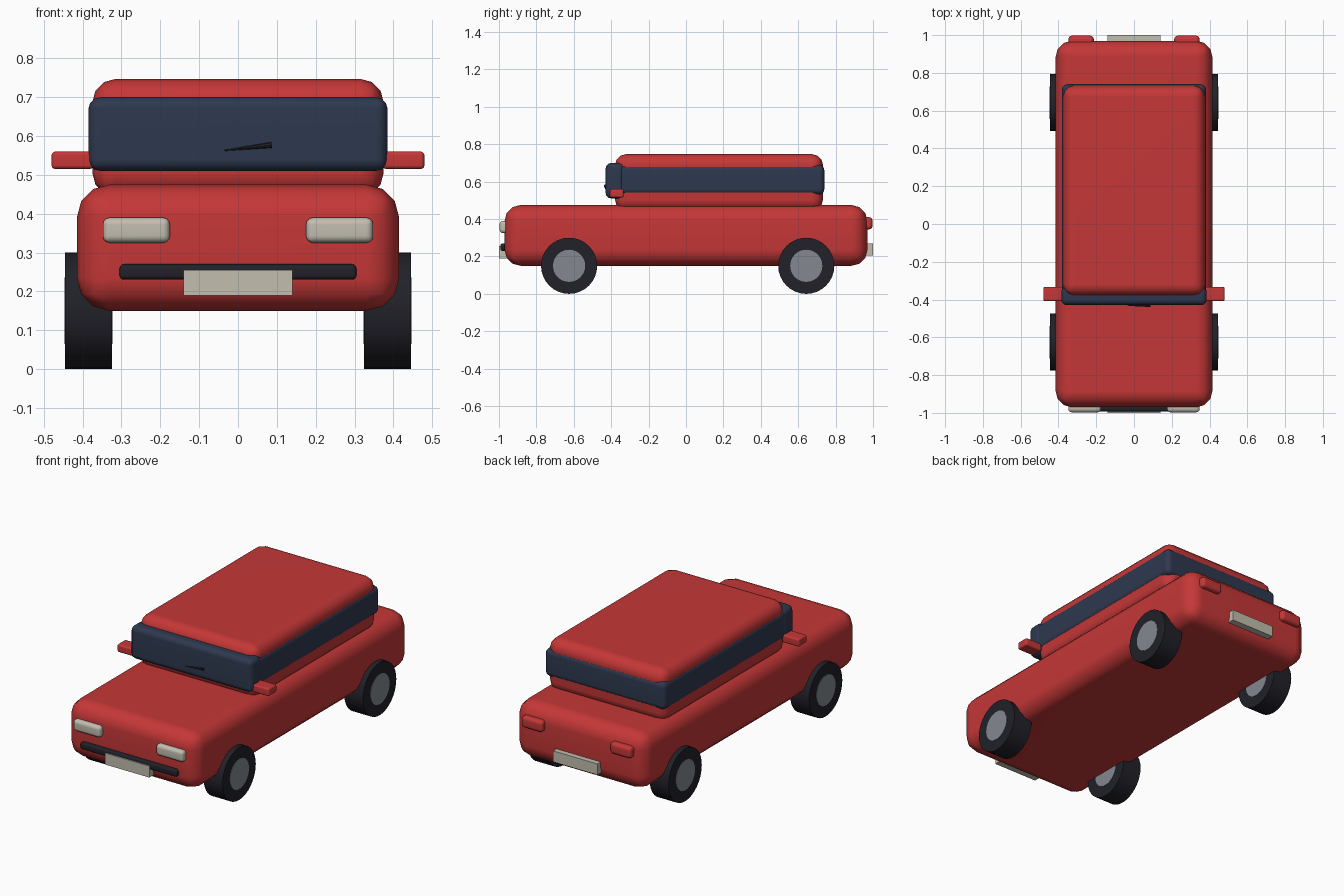
import bpy, bmesh, math
from mathutils import Matrix, Vector

cube = bpy.data.objects.get("Cube")
if cube:
    bpy.data.objects.remove(cube, do_unlink=True)


def make_material(name, rgb):
    m = bpy.data.materials.new(name)
    m.use_nodes = True
    m.diffuse_color = (*rgb, 1)
    m.node_tree.nodes["Principled BSDF"].inputs["Base Color"].default_value = (*rgb, 1)
    return m


RED = make_material("red paint", (0.56, 0.038, 0.038))
GLASS = make_material("dark blue glass", (0.027, 0.04, 0.078))
BLACK = make_material("black rubber", (0.015, 0.015, 0.022))
CREAM = make_material("cream lamp", (0.54, 0.51, 0.43))
STEEL = make_material("grey steel", (0.23, 0.25, 0.28))


def finish(name, bm, mat):
    mesh = bpy.data.meshes.new(name)
    bmesh.ops.recalc_face_normals(bm, faces=bm.faces[:])
    bm.to_mesh(mesh)
    bm.free()
    mesh.materials.append(mat)
    ob = bpy.data.objects.new(name, mesh)
    bpy.context.collection.objects.link(ob)
    bpy.ops.object.select_all(action='DESELECT')
    ob.select_set(True)
    bpy.context.view_layer.objects.active = ob
    bpy.ops.object.shade_smooth_by_angle(angle=math.radians(35))
    wn = ob.modifiers.new("flat panels", 'WEIGHTED_NORMAL')
    wn.keep_sharp = True
    return ob


def box(name, xs, ys, zs, bevel, mat, segments=3):
    """Rounded box given by its x, y and z ranges."""
    lo, hi = Vector((xs[0], ys[0], zs[0])), Vector((xs[1], ys[1], zs[1]))
    bm = bmesh.new()
    bmesh.ops.create_cube(bm, size=1)
    for v in bm.verts:
        v.co = Vector([(lo[i] + hi[i]) / 2 + v.co[i] * (hi[i] - lo[i]) for i in range(3)])
    if bevel:
        bmesh.ops.bevel(bm, geom=bm.edges[:], offset=bevel, segments=segments,
                        profile=0.5, affect='EDGES', clamp_overlap=True)
    return finish(name, bm, mat)


def disc(name, x0, x1, y, z, radius, mat):
    """Cylinder with its axis along x."""
    bm = bmesh.new()
    turn = Matrix.Translation(((x0 + x1) / 2, y, z)) @ Matrix.Rotation(math.pi / 2, 4, 'Y')
    bmesh.ops.create_cone(bm, cap_ends=True, segments=32, radius1=radius, radius2=radius,
                          depth=abs(x1 - x0), matrix=turn)
    return finish(name, bm, mat)


# Main shell
box("body", (-0.415, 0.415), (-0.97, 0.97), (0.15, 0.475), 0.085, RED)
box("cabin", (-0.375, 0.375), (-0.38, 0.733), (0.445, 0.747), 0.06, RED)

# Glazing
box("window_band", (-0.382, 0.382), (-0.37, 0.74), (0.53, 0.69), 0.03, GLASS)
box("windscreen", (-0.385, 0.385), (-0.43, -0.33), (0.51, 0.70), 0.03, GLASS)

# Front and rear trim
box("grille", (-0.305, 0.305), (-0.993, -0.95), (0.23, 0.27), 0.012, BLACK)
box("front_plate", (-0.14, 0.14), (-1.0, -0.96), (0.19, 0.255), 0, CREAM)
box("rear_plate", (-0.14, 0.14), (0.96, 1.0), (0.205, 0.268), 0, CREAM)

# Wiper: a slim tapered blade on the windscreen
start, end = Vector((-0.035, -0.432, 0.563)), Vector((0.087, -0.432, 0.577))
along = end - start
bm = bmesh.new()
place = Matrix.Translation((start + end) / 2) @ along.to_track_quat('Z', 'Y').to_matrix().to_4x4()
bmesh.ops.create_cone(bm, cap_ends=True, segments=8, radius1=0.0015, radius2=0.0075,
                      depth=along.length, matrix=place)
finish("wiper", bm, BLACK)

# Paired parts
for side, s in (("left", 1), ("right", -1)):
    def span(a, b):
        return tuple(sorted((s * a, s * b)))

    box(side + "_headlight", span(0.175, 0.348), (-0.997, -0.94), (0.325, 0.39), 0.018, CREAM)
    box(side + "_tail_light", span(0.213, 0.347), (0.94, 0.997), (0.345, 0.41), 0.018, RED)
    box(side + "_mirror", span(0.372, 0.48), (-0.408, -0.333), (0.515, 0.56), 0.01, RED)
    for end_name, y in (("front", -0.625), ("rear", 0.643)):
        disc(f"{end_name}_{side}_tyre", s * 0.325, s * 0.445, y, 0.15, 0.15, BLACK)
        disc(f"{end_name}_{side}_hub", s * 0.323, s * 0.447, y, 0.15, 0.086, STEEL)
